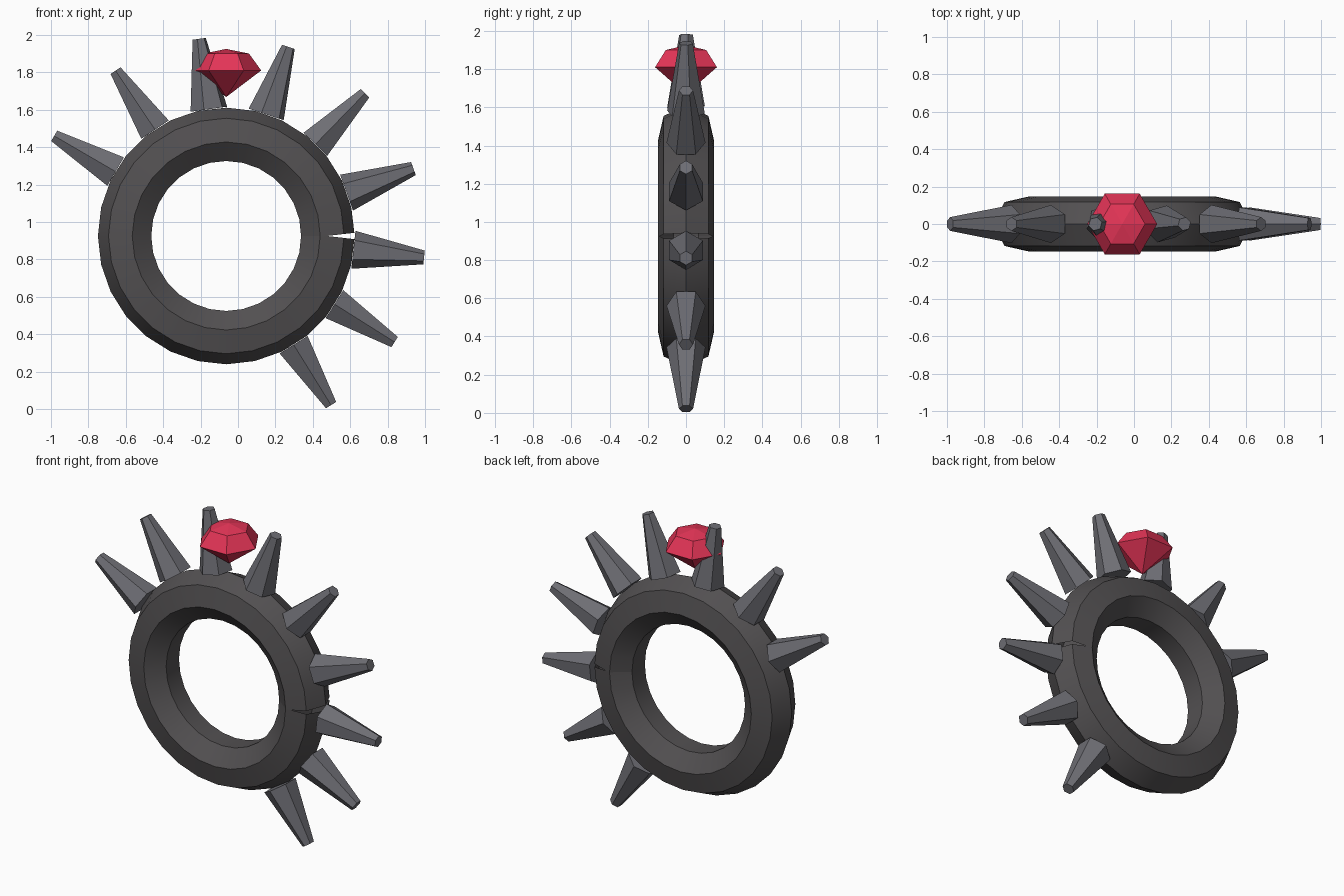
import bpy, bmesh
from math import sin, cos, pi, radians
from mathutils import Vector, Matrix

if "Cube" in bpy.data.objects:
    bpy.data.objects.remove(bpy.data.objects["Cube"])

CENTER = Vector((-0.063, 0, 0.925))


def make_material(name, color):
    mat = bpy.data.materials.new(name)
    mat.diffuse_color = (*color, 1)
    mat.use_nodes = True
    mat.node_tree.nodes["Principled BSDF"].inputs["Base Color"].default_value = mat.diffuse_color
    return mat


BAND_MAT = make_material("dark_metal", (0.085, 0.08, 0.083))
SPIKE_MAT = make_material("spike_metal", (0.155, 0.155, 0.175))
GEM_MAT = make_material("gem_red", (0.78, 0.035, 0.095))


def make_object(name, bm, mat, location=CENTER):
    bmesh.ops.recalc_face_normals(bm, faces=bm.faces)
    mesh = bpy.data.meshes.new(name)
    bm.to_mesh(mesh)
    bm.free()
    mesh.materials.append(mat)
    obj = bpy.data.objects.new(name, mesh)
    obj.location = location
    bpy.context.collection.objects.link(obj)
    return obj


def loft(bm, loops):
    """Bridge equal closed loops of points with quads; returns the vertex loops."""
    rings = [[bm.verts.new(p) for p in loop] for loop in loops]
    for a, b in zip(rings, rings[1:]):
        for i in range(len(a)):
            j = (i + 1) % len(a)
            bm.faces.new((a[i], a[j], b[j], b[i]))
    return rings


# Band: seven-sided section swept round, with tilted ends leaving a small slit
SEGS, SIDES, MAJOR, MINOR = 28, 7, 0.536, 0.15
step = 2 * pi / SEGS
loops = []
for i in range(SEGS + 1):
    a = i * step
    tilt = a + (step / 2 if i == 0 else -step / 2 if i == SEGS else 0)
    path = Vector((cos(a), 0, sin(a))) * MAJOR
    out = Vector((cos(tilt), 0, sin(tilt)))
    loops.append([path + out * MINOR * cos(2 * pi * k / SIDES)
                  + Vector((0, MINOR * sin(2 * pi * k / SIDES), 0)) for k in range(SIDES)])
bm = bmesh.new()
loft(bm, loops)
band = make_object("ring_band", bm, BAND_MAT)
bpy.context.view_layer.objects.active = band
band.select_set(True)
bpy.ops.object.shade_smooth_by_angle(angle=radians(30))

# Spikes: blunt six-sided cones fanned round the upper right of the band
BASE, TIP = 0.684, 1.064
rolls = [30, 30, 0, 0, 30, 15, 15, 30, 30]
for n, roll in enumerate(rolls):
    bm = bmesh.new()
    bmesh.ops.create_cone(bm, cap_ends=True, segments=6, radius1=0.102, radius2=0.037,
                          depth=TIP - BASE)
    turn = (Matrix.Rotation(radians(90 - (-58.2 + 26 * n)), 4, 'Y')
            @ Matrix.Translation((0, 0, (BASE + TIP) / 2))
            @ Matrix.Rotation(radians(roll + 30), 4, 'Z'))
    # cone vertices start on Y, so the extra 30 degrees puts roll 0 in the ring plane
    bmesh.ops.transform(bm, matrix=turn, verts=bm.verts)
    make_object(f"spike_{n + 1}", bm, SPIKE_MAT)

# Gem: pointed pavilion, wide girdle and a low domed table
bm = bmesh.new()
profile = [(0.187, 1.81), (0.122, 1.9)]
rings = loft(bm, [[(r * cos(k * pi / 3), r * sin(k * pi / 3), z) for k in range(6)]
                  for r, z in profile])
for ring, z in ((rings[0], 1.668), (rings[1], 1.925)):
    point = bm.verts.new((0, 0, z))
    for i in range(6):
        bm.faces.new((ring[i], ring[(i + 1) % 6], point))
make_object("gem", bm, GEM_MAT, (CENTER.x, 0, 0))
